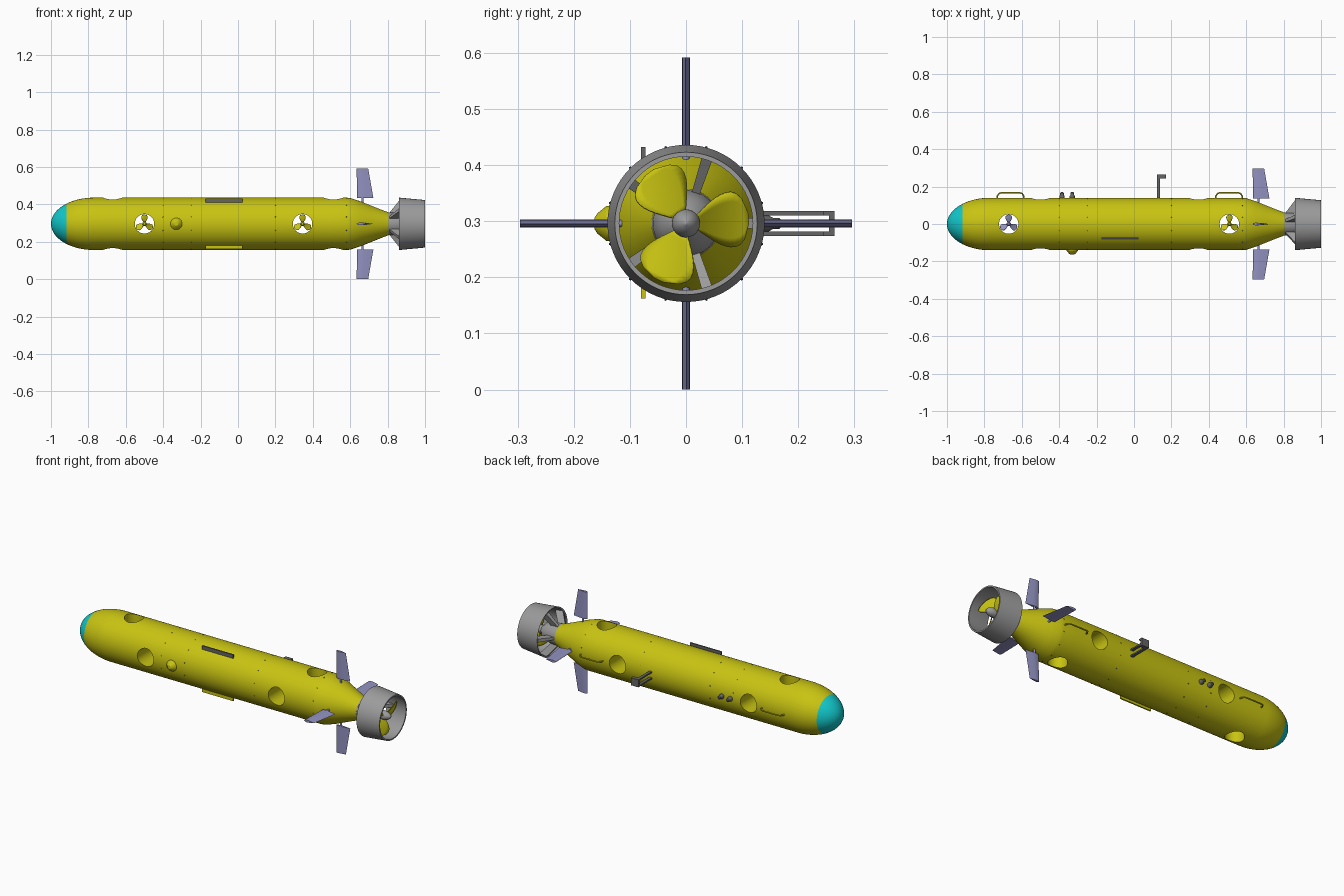
import bpy, bmesh
from math import pi, sin, cos, sqrt, radians
from mathutils import Matrix, Vector

cube = bpy.data.objects.get("Cube")
if cube:
    bpy.data.objects.remove(cube, do_unlink=True)

ZC = 0.296   # height of the hull axis
R = 0.14     # hull radius


def material(name, rgb):
    m = bpy.data.materials.new(name)
    m.use_nodes = True
    m.diffuse_color = (*rgb, 1)
    m.node_tree.nodes["Principled BSDF"].inputs["Base Color"].default_value = (*rgb, 1)
    return m


YELLOW = material("hull yellow", (0.58, 0.55, 0.006))
CYAN = material("nose cyan", (0.006, 0.58, 0.6))
GREY = material("metal grey", (0.33, 0.33, 0.33))
DARK = material("dark grey", (0.13, 0.13, 0.13))
LILAC = material("fin lilac", (0.29, 0.29, 0.54))

# Frames whose local z runs along a world axis
ALONG_X = Matrix(((0, 0, 1), (1, 0, 0), (0, 1, 0))).to_4x4()
ALONG_Y = Matrix(((0, 1, 0), (0, 0, 1), (1, 0, 0))).to_4x4()
ALONG_Z = Matrix.Identity(4)


def at(x, y=0, z=0, frame=ALONG_Z):
    """Frame placed relative to the hull axis."""
    return Matrix.Translation((x, y, ZC + z)) @ frame


def finish(name, bm, frame, mat, smooth=True):
    bmesh.ops.recalc_face_normals(bm, faces=bm.faces)
    mesh = bpy.data.meshes.new(name)
    bm.to_mesh(mesh)
    bm.free()
    mesh.transform(frame)
    mesh.materials.append(mat)
    ob = bpy.data.objects.new(name, mesh)
    bpy.context.collection.objects.link(ob)
    if smooth:
        smooth_shade(ob)
    return ob


def smooth_shade(ob):
    bpy.ops.object.select_all(action='DESELECT')
    ob.select_set(True)
    bpy.context.view_layer.objects.active = ob
    bpy.ops.object.shade_smooth_by_angle(angle=radians(32))


def loft(name, rings, frame, mat, closed=False, smooth=True):
    """Skin a row of equal rings, capped at the ends or joined in a loop."""
    bm = bmesh.new()
    vs = [[bm.verts.new(p) for p in ring] for ring in rings]
    n = len(vs[0])
    for a, b in list(zip(vs, vs[1:])) + ([(vs[-1], vs[0])] if closed else []):
        for i in range(n):
            j = (i + 1) % n
            bm.faces.new((a[i], a[j], b[j], b[i]))
    if not closed:
        bm.faces.new(vs[0])
        bm.faces.new(vs[-1])
    return finish(name, bm, frame, mat, smooth)


def lathe(name, profile, frame, mat, sides=32, closed=False):
    """Turn (distance along axis, radius) pairs around local z."""
    rings = [[(r * cos(2 * pi * i / sides), r * sin(2 * pi * i / sides), d)
              for i in range(sides)] for d, r in profile]
    return loft(name, rings, frame, mat, closed)


def box(name, lo, hi, mat):
    rings = [[(lo[0], lo[1], z), (hi[0], lo[1], z), (hi[0], hi[1], z), (lo[0], hi[1], z)]
             for z in (lo[2], hi[2])]
    return loft(name, rings, at(0), mat, smooth=False)


def rotor(name, frame, mat, tip, root, width, phase, pitch, hub_mat, hub):
    """Three twisted rounded blades and a turned hub."""
    bm = bmesh.new()
    rows, cols = 10, 6
    for k in range(3):
        turn = Matrix.Rotation(phase + k * 2 * pi / 3, 4, 'Z')
        grid = []
        for i in range(rows + 1):
            t = i / rows
            r = root + (tip - root) * t
            w = width * (0.3 + 0.7 * sin(pi / 2 * min(t / 0.65, 1)))
            if t > 0.65:
                w *= sqrt(max(0.03, 1 - ((t - 0.65) / 0.35) ** 2))
            a = pitch * (1.4 - 0.7 * t)
            grid.append([bm.verts.new(turn @ Vector((r, s * w * cos(a), s * w * sin(a))))
                         for s in [2 * j / cols - 1 for j in range(cols + 1)]])
        for a, b in zip(grid, grid[1:]):
            for j in range(cols):
                bm.faces.new((a[j], a[j + 1], b[j + 1], b[j]))
    blades = finish(name + "_blades", bm, frame, mat)
    solid = blades.modifiers.new("thickness", 'SOLIDIFY')
    solid.thickness = 0.004
    solid.offset = 0
    lathe(name + "_hub", hub, frame, hub_mat, 24)


# Hull: rounded nose, straight middle, tapered tail
NOSE = 0.23
profile = []
for i in range(1, 19):
    a = pi / 2 * i / 18
    profile.append((-1 + NOSE * (1 - cos(a)), R * sin(a)))
profile = [(-1, 0.002)] + profile
profile += [(-0.77 + 1.35 * i / 16, R) for i in range(1, 17)]
profile += [(0.6, 0.138), (0.65, 0.122), (0.7, 0.102), (0.76, 0.078), (0.805, 0.061)]
hull = lathe("hull", profile, at(0, frame=ALONG_X), YELLOW, 64)

# Cross tunnels cut through the hull, each with its own thruster
SIDE_TUNNELS = (-0.5, 0.345)
UPRIGHT_TUNNELS = (-0.67, 0.51)
tunnels = ([("side", x, ALONG_Y, 0) for x in SIDE_TUNNELS]
           + [("upright", x, ALONG_Z, pi / 2) for x in UPRIGHT_TUNNELS])
cutters = []
for kind, x, frame, phase in tunnels:
    cutter = lathe("tunnel_cutter", [(-0.2, 0.052), (0.2, 0.052)], at(x, frame=frame), YELLOW, 40)
    cutter.hide_render = True
    cut = hull.modifiers.new("tunnel", 'BOOLEAN')
    cut.object, cut.operation, cut.solver = cutter, 'DIFFERENCE', 'EXACT'
    cutters.append(cutter)
    mat = LILAC if x == UPRIGHT_TUNNELS[0] else YELLOW
    rotor(f"{kind}_thruster_{'fore' if x < 0 else 'aft'}", at(x, frame=frame), mat, 0.05, 0.008,
          0.018, phase, 0.45, mat, [(-0.02, 0.006), (-0.012, 0.012), (0.012, 0.012), (0.02, 0.006)])
bpy.context.view_layer.update()
cut_mesh = bpy.data.meshes.new_from_object(
    hull.evaluated_get(bpy.context.evaluated_depsgraph_get()))
hull.modifiers.clear()
hull.data = cut_mesh
for c in cutters:
    bpy.data.objects.remove(c, do_unlink=True)

# Nose window coloured by its position
cut_mesh.materials.clear()
for m in (YELLOW, CYAN):
    cut_mesh.materials.append(m)
for p in cut_mesh.polygons:
    p.material_index = 1 if p.center.x < -0.922 else 0
smooth_shade(hull)

# Tail fins: wing section swept from root to tip, on short stalks
for k, side in enumerate(("left_or_back", "upper", "lower_back", "lower")):
    side = ("back", "upper", "front", "lower")[k]
    turn = at(0) @ Matrix.Rotation(k * pi / 2, 4, 'X')
    section = [(0, 0), (0.06, 0.6), (0.25, 1), (0.5, 0.85), (1, 0.08),
               (0.5, -0.85), (0.25, -1), (0.06, -0.6)]
    rings = [[(x0 + c * u, y, 0.007 * v) for u, v in section]
             for y, x0, c in ((0.137, 0.637, 0.087), (0.296, 0.634, 0.062))]
    loft(side + "_fin", rings, turn, LILAC)
    lathe(side + "_fin_stalk", [(0.09, 0.006), (0.15, 0.006)],
          turn @ Matrix.Translation((0.665, 0, 0)) @ ALONG_Y, LILAC, 12)

# Tail cone, duct and the five struts holding it
lathe("tail_cone", [(0.8, 0.061), (0.85, 0.059), (0.9, 0.045), (0.92, 0.025)],
      at(0, frame=ALONG_X), GREY)
lathe("propeller_duct", [(0.862, 0.14), (1.0, 0.127), (1.0, 0.119), (0.93, 0.124), (0.866, 0.132)],
      at(0, frame=ALONG_X), GREY, 64, closed=True)
for k in range(5):
    rings = [[(x0, r, -h), (x1, r, -h), (x1, r, h), (x0, r, h)]
             for r, x0, x1, h in ((0.05, 0.802, 0.85, 0.007), (0.131, 0.864, 0.915, 0.010))]
    loft(f"duct_strut_{k + 1}", rings, at(0) @ Matrix.Rotation(k * 2 * pi / 5, 4, 'X'),
         GREY, smooth=False)

# Main propeller
rotor("propeller", at(0.94, frame=ALONG_X), YELLOW, 0.112, 0.02, 0.055, radians(5), 0.5, GREY,
      [(-0.03, 0.025), (0.012, 0.025), (0.03, 0.019), (0.042, 0.010), (0.047, 0.002)])

# Thin rails on the front shoulder and belly
box("upper_rail", (-0.175, -0.08, 0.1), (0.025, -0.072, 0.136), DARK)
box("lower_rail", (-0.175, -0.08, -0.134), (0.025, -0.072, -0.1), YELLOW)

# Front dome
lathe("front_dome", [(-0.163, 0.010), (-0.158, 0.018), (-0.142, 0.031), (-0.125, 0.033)],
      at(-0.33, frame=ALONG_Y), YELLOW)

# Pair of sensor knobs on the back
for k, x in enumerate((-0.385, -0.33)):
    lathe(f"sensor_knob_{k + 1}", [(0.13, 0.014), (0.148, 0.014), (0.155, 0.010),
                                   (0.166, 0.010), (0.17, 0.006)],
          at(x, frame=ALONG_Y), DARK, 20)

# Forked mast with a bent end on the back
for k, z in enumerate((-0.018, 0.018)):
    box(f"mast_leg_{k + 1}", (0.122, 0.13, z - 0.004), (0.139, 0.265, z + 0.004), DARK)
    box(f"mast_arm_{k + 1}", (0.139, 0.244, z - 0.004), (0.17, 0.265, z + 0.004), DARK)
box("mast_crossbar", (0.122, 0.255, -0.018), (0.17, 0.265, 0.018), DARK)

# Lifting handles: bent rods on the back
for name, x in (("fore", -0.66), ("aft", 0.508)):
    curve = bpy.data.curves.new(name + "_handle", 'CURVE')
    curve.dimensions = '3D'
    curve.bevel_depth = 0.004
    curve.bevel_resolution = 2
    line = curve.splines.new('POLY')
    path = [(0.072, 0.13), (0.07, 0.15), (0.062, 0.163), (0.05, 0.167)]
    path += [(-u, y) for u, y in reversed(path)]
    line.points.add(len(path) - 1)
    for pt, (u, y) in zip(line.points, path):
        pt.co = (x + u, y, ZC, 1)
    curve.materials.append(YELLOW)
    bpy.context.collection.objects.link(bpy.data.objects.new(name + "_handle", curve))

# Rings of small hull fasteners
bm = bmesh.new()
for x in (-0.4, -0.25, 0.2, 0.58):
    for k in range(12):
        a = 2 * pi * (k + 0.5) / 12
        spot = Matrix.Translation((x, R * cos(a), R * sin(a)))
        bmesh.ops.create_icosphere(bm, subdivisions=1, radius=0.0028, matrix=spot)
finish("hull_fasteners", bm, at(0), DARK)
